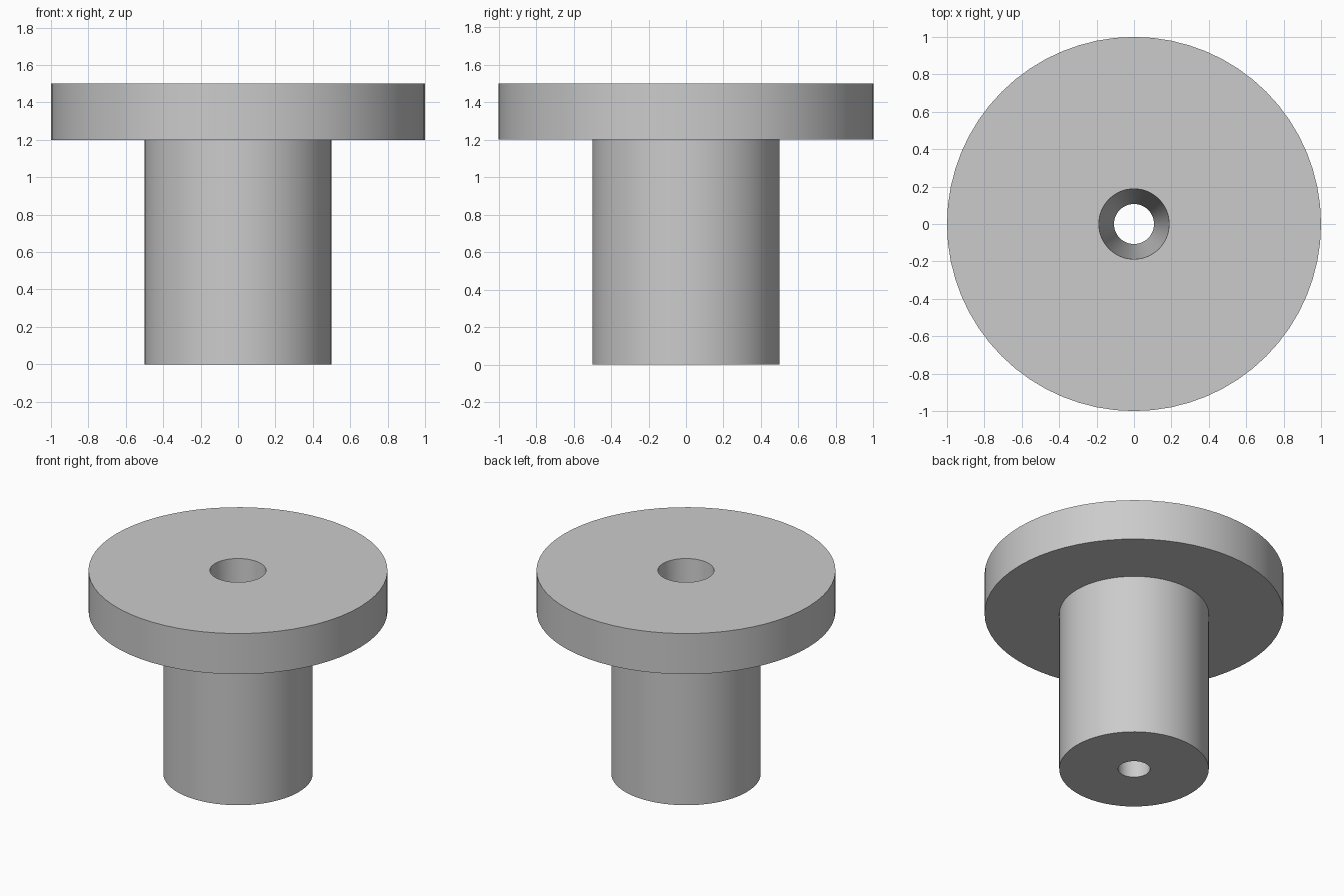
import bpy
import bmesh
import math
from mathutils import Matrix, Vector

SEGMENTS = 64

cube = bpy.data.objects.get("Cube")
if cube:
    bpy.data.objects.remove(cube, do_unlink=True)

grey = bpy.data.materials.new("plain grey")
grey.use_nodes = True
colour = (0.6, 0.6, 0.6, 1.0)
grey.diffuse_color = colour
grey.node_tree.nodes["Principled BSDF"].inputs["Base Color"].default_value = colour


def lathe(name, profile, material):
    """Revolve a closed (radius, height) profile about the z axis."""
    bm = bmesh.new()
    verts = [bm.verts.new((r, 0, z)) for r, z in profile]
    edges = [bm.edges.new((a, b)) for a, b in zip(verts, verts[1:] + verts[:1])]
    bmesh.ops.spin(bm, geom=verts + edges, axis=(0, 0, 1), cent=(0, 0, 0),
                   angle=math.tau, steps=SEGMENTS, use_merge=True)
    bmesh.ops.remove_doubles(bm, verts=bm.verts[:], dist=0.0001)
    bmesh.ops.recalc_face_normals(bm, faces=bm.faces[:])
    mesh = bpy.data.meshes.new(name)
    bm.to_mesh(mesh)
    bm.free()
    mesh.materials.append(material)
    obj = bpy.data.objects.new(name, mesh)
    bpy.context.collection.objects.link(obj)
    bpy.ops.object.select_all(action="DESELECT")
    obj.select_set(True)
    bpy.context.view_layer.objects.active = obj
    bpy.ops.object.shade_smooth_by_angle(angle=math.radians(30))
    return obj


# Stem, wide flange and tapered through bore in one turned solid
lathe("flanged_sleeve", [
    (0.107, 0), (0.5, 0), (0.5, 1.2), (1, 1.2), (1, 1.5), (0.188, 1.5),
], grey)
